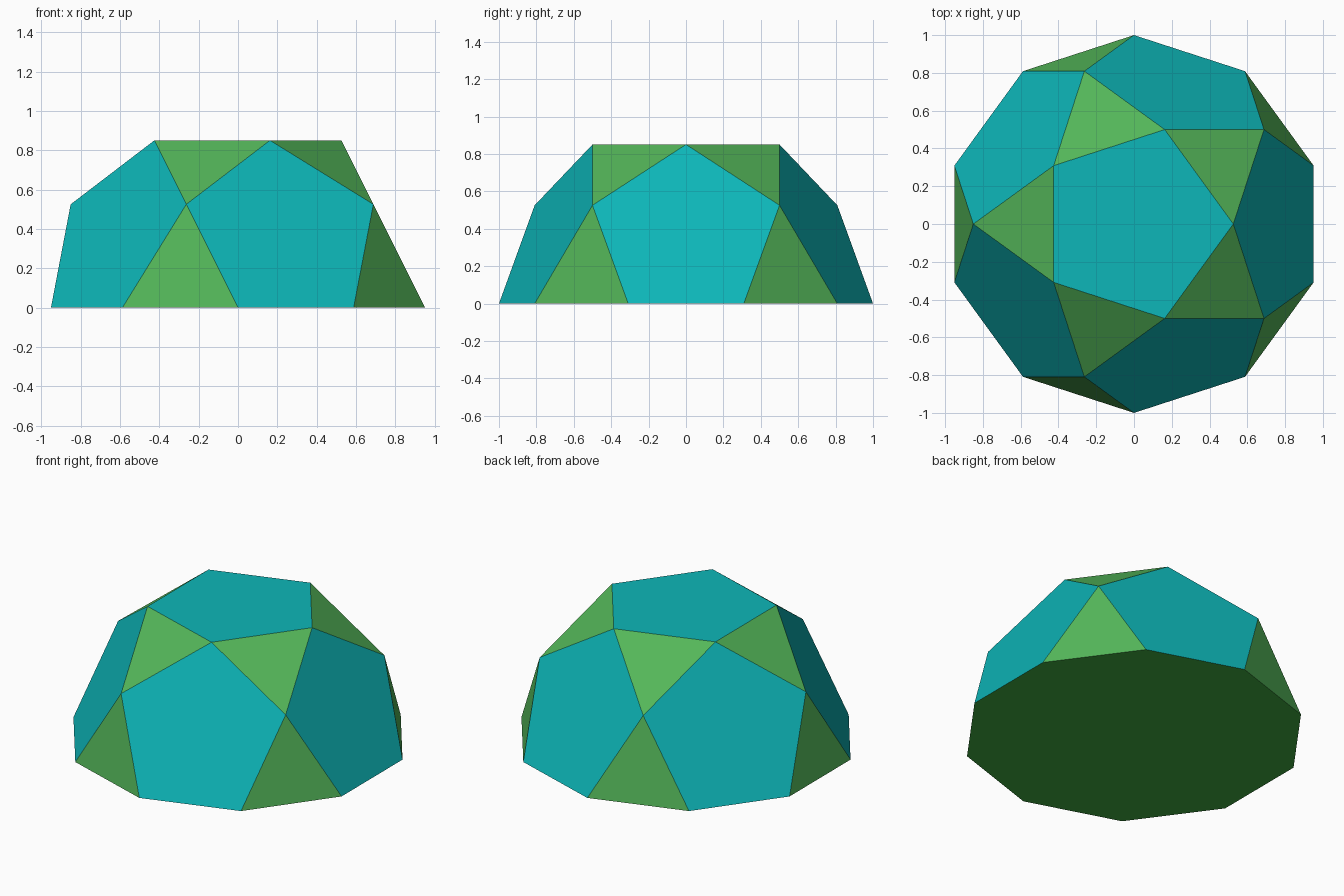
import bpy, bmesh, math

if "Cube" in bpy.data.objects:
    bpy.data.objects.remove(bpy.data.objects["Cube"])

PHI = (1 + math.sqrt(5)) / 2


def material(name, rgb):
    m = bpy.data.materials.new(name)
    m.diffuse_color = (*rgb, 1)
    m.use_nodes = True
    m.node_tree.nodes["Principled BSDF"].inputs["Base Color"].default_value = m.diffuse_color
    return m


bm = bmesh.new()


def ring(count, radius, z, start):
    """Evenly spaced vertices on a circle, first one at the start angle in degrees."""
    angles = [math.radians(start + 360 * i / count) for i in range(count)]
    return [bm.verts.new((radius * math.cos(a), radius * math.sin(a), z)) for a in angles]


def face(verts, mat):
    bm.faces.new(verts).material_index = mat


# Three rings of the half icosidodecahedron with unit radius
base = ring(10, 1.0, 0.0, -18)
middle = ring(5, math.sqrt(1 - 0.5257 ** 2), 0.5257, 36)
top = ring(5, 0.5257, 0.5257 * PHI, 0)

# Top pentagon and base decagon
face(top, 0)
face(base[::-1], 2)

# Side pentagons with the triangles between them
for k in range(5):
    n = (k + 1) % 5
    face([top[k], middle[k - 1], base[2 * k], base[2 * k + 1], middle[k]], 0)
    face([top[k], middle[k], top[n]], 1)
    face([middle[k], base[2 * k + 1], base[2 * n]], 1)

bmesh.ops.recalc_face_normals(bm, faces=bm.faces)
mesh = bpy.data.meshes.new("faceted_dome")
bm.to_mesh(mesh)
bm.free()

for m in (material("teal", (0.004, 0.47, 0.48)),
          material("leaf green", (0.088, 0.47, 0.1)),
          material("base green", (0.05, 0.41, 0.053))):
    mesh.materials.append(m)

dome = bpy.data.objects.new("faceted_dome", mesh)
bpy.context.collection.objects.link(dome)
